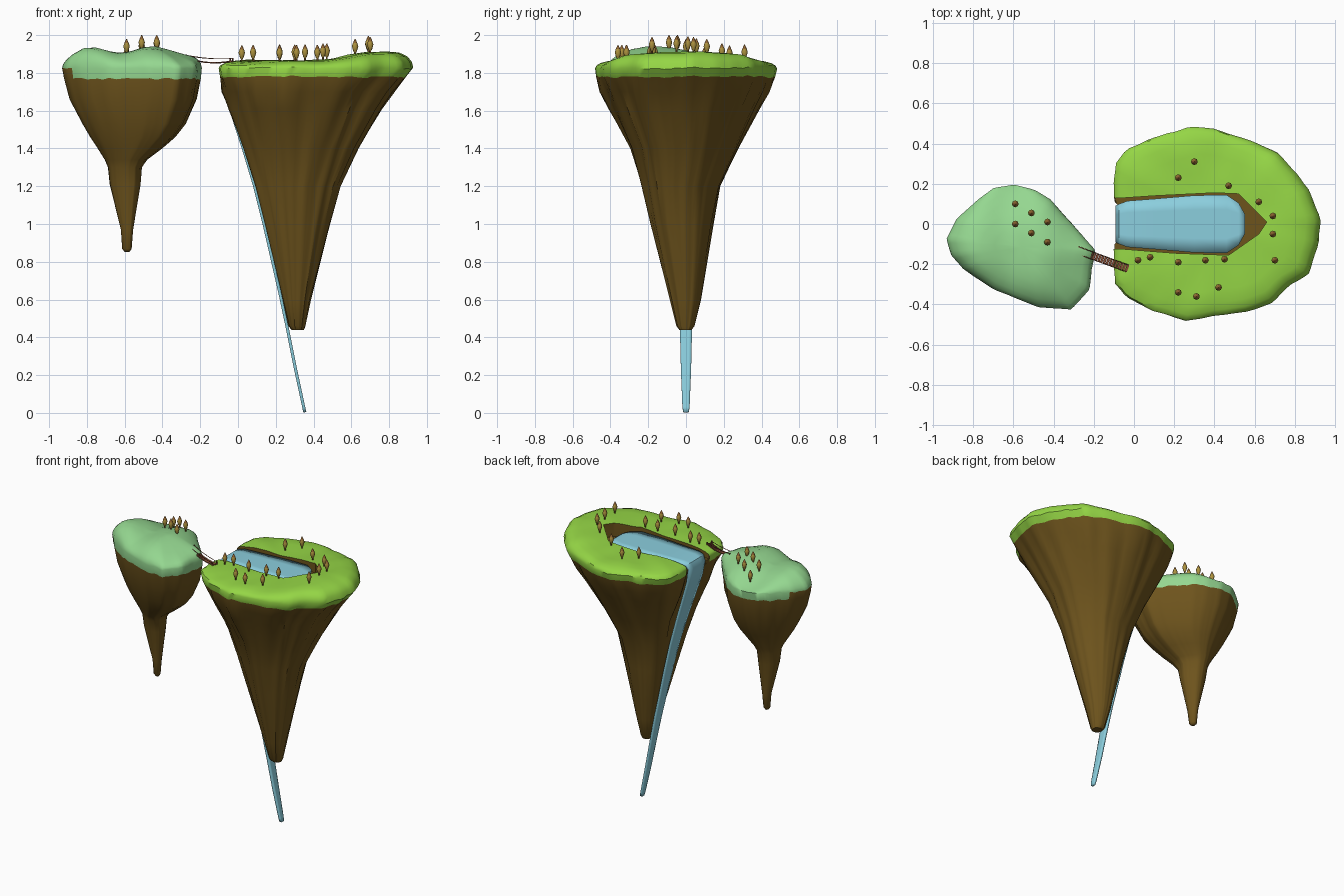
import bpy, bmesh, math
from mathutils import Vector, noise

old = bpy.data.objects.get("Cube")
if old:
    bpy.data.objects.remove(old, do_unlink=True)


def material(name, rgb):
    m = bpy.data.materials.new(name)
    m.use_nodes = True
    m.diffuse_color = (*rgb, 1)
    m.node_tree.nodes["Principled BSDF"].inputs["Base Color"].default_value = (*rgb, 1)
    return m


rock = material("brown rock", (0.155, 0.088, 0.012))
lime = material("lime grass", (0.3, 0.67, 0.06))
mint = material("mint grass", (0.3, 0.68, 0.28))
water = material("pale blue water", (0.26, 0.62, 0.73))
gold = material("golden leaves", (0.42, 0.29, 0.05))
bark = material("orange bark", (0.27, 0.125, 0.03))
wood = material("red brown wood", (0.22, 0.07, 0.035))


def smooth(ob, angle):
    bpy.ops.object.select_all(action='DESELECT')
    ob.select_set(True)
    bpy.context.view_layer.objects.active = ob
    bpy.ops.object.shade_smooth_by_angle(angle=math.radians(angle))


def finish(name, bm, mats, angle=None):
    bmesh.ops.recalc_face_normals(bm, faces=bm.faces)
    me = bpy.data.meshes.new(name)
    bm.to_mesh(me)
    bm.free()
    for m in mats:
        me.materials.append(m)
    ob = bpy.data.objects.new(name, me)
    bpy.context.collection.objects.link(ob)
    if angle:
        smooth(ob, angle)
    return ob


def apply_modifiers(ob):
    dg = bpy.context.evaluated_depsgraph_get()
    me = bpy.data.meshes.new_from_object(ob.evaluated_get(dg))
    ob.modifiers.clear()
    ob.data = me


def bridge_rings(bm, rings):
    for a, b in zip(rings, rings[1:]):
        for i in range(len(a)):
            j = (i + 1) % len(a)
            bm.faces.new((a[i], a[j], b[j], b[i]))


def resample(pts, n):
    """Evenly spaced outline points, scaled to a -1..1 box."""
    pts = [Vector(p) for p in pts]
    segs = list(zip(pts, pts[1:] + pts[:1]))
    step = sum((b - a).length for a, b in segs) / n
    out, pos = [], 0.0
    for a, b in segs:
        length = (b - a).length
        while pos < length and len(out) < n:
            out.append(a.lerp(b, pos / length))
            pos += step
        pos -= length
    lo = Vector((min(p.x for p in pts), min(p.y for p in pts)))
    hi = Vector((max(p.x for p in pts), max(p.y for p in pts)))
    return [Vector(((p.x - lo.x) / (hi.x - lo.x), (p.y - lo.y) / (hi.y - lo.y))) * 2 - Vector((1, 1))
            for p in out]


SIDES = 96


def island(name, outline, sections, top, dome, grass, is_grass, rough, groove=0):
    """Loft the outline through boxes (z, x0, x1, y0, y1), then dome the top."""
    bm = bmesh.new()
    shape = resample(outline, SIDES)
    rings = []
    for k, (z, x0, x1, y0, y1) in enumerate(sections):
        t = k / (len(sections) - 1)
        ring = []
        for p in shape:
            q = p.lerp(p.normalized(), 0.6 * (1 - t))
            n = noise.noise(Vector((q.x * 3, q.y * 3, z * 1.3)))
            n += 0.5 * noise.noise(Vector((q.x * 8, q.y * 8, z * 2)))
            q = q * (1 + rough * n * (1 if t < 0.85 else 0.2))
            x = (x0 + x1) / 2 + q.x * (x1 - x0) / 2
            y = (y0 + y1) / 2 + q.y * (y1 - y0) / 2
            if q.x < 0 and abs(y) < .1:
                x += groove * min(max((z - 1.25) / .25, 0), 1)
            dz = 0.012 * noise.noise(q.to_3d() * 7) if t > 0.8 else 0
            ring.append(bm.verts.new((x, y, z + dz)))
        rings.append(ring)
    z, x0, x1, y0, y1 = sections[-1]
    c = Vector(((x0 + x1) / 2, (y0 + y1) / 2, 0))

    def surface(p, f):
        h = top(p.x, p.y) + 0.012 * noise.noise(p * 6)
        return (p.x, p.y, z + (h - z) * (1 - f ** dome) ** 0.5)

    rim = [Vector((v.co.x, v.co.y, 0)) for v in rings[-1]]
    for f in (0.985, 0.94, 0.86, 0.72, 0.55, 0.36, 0.18):
        rings.append([bm.verts.new(surface(c + (p - c) * f, f)) for p in rim])
    bridge_rings(bm, rings)
    bm.faces.new(rings[0])
    mid = bm.verts.new(surface(c, 0))
    for i, v in enumerate(rings[-1]):
        bm.faces.new((v, rings[-1][(i + 1) % SIDES], mid))
    for f in bm.faces:
        f.material_index = int(is_grass(f.calc_center_median()))
    return finish(name, bm, [rock, grass])


# Large island, with a shallow groove for the waterfall on its -x side
big_outline = [(-.1, 0), (-.1, -.3), (-.05, -.36), (.1, -.43), (.25, -.48), (.55, -.44), (.68, -.4),
               (.78, -.3), (.86, -.25), (.91, -.1), (.92, .03), (.86, .17), (.8, .25), (.7, .36),
               (.55, .42), (.4, .47), (.28, .485), (.1, .43), (-.04, .37), (-.09, .3)]
big_sections = [(.44, .285, .35, -.035, .03), (.46, .27, .357, -.05, .045), (.6, .238, .386, -.085, .08),
                (1.0, .148, .487, -.185, .15), (1.2, .1, .54, -.23, .19), (1.4, .037, .635, -.29, .285),
                (1.61, -.04, .76, -.4, .39), (1.7, -.07, .82, -.445, .44),
                (1.78, -.095, .89, -.475, .475), (1.825, -.1, .925, -.48, .485)]


def big_top(x, y):
    rise = min(max((x - .4) / .4, 0), 1)
    return 1.865 + .055 * rise * rise * (3 - 2 * rise)


large_island = island("large_island", big_outline, big_sections, big_top, 8, lime,
                      lambda c: c.z > 1.79 and not (c.x < 0 and abs(c.y) < .13 and c.z < 1.83),
                      .09, groove=.035)

# Basin cut into the large island
basin = [(-.25, -.12), (-.05, -.125), (.2, -.145), (.47, -.155), (.62, -.05), (.66, .01),
         (.52, .15), (.4, .155), (.1, .14), (-.05, .13), (-.25, .12)]
bm = bmesh.new()
base = bm.faces.new([bm.verts.new((x, y, 1.805)) for x, y in basin])
up = bmesh.ops.extrude_face_region(bm, geom=[base])["geom"]
bmesh.ops.translate(bm, vec=(0, 0, .3), verts=[v for v in up if isinstance(v, bmesh.types.BMVert)])
cutter = finish("basin_cutter", bm, [rock, lime])
cutter.hide_render = True
cut = large_island.modifiers.new("basin", 'BOOLEAN')
cut.operation, cut.solver, cut.object = 'DIFFERENCE', 'EXACT', cutter
bpy.context.view_layer.update()
apply_modifiers(large_island)
bpy.data.objects.remove(cutter, do_unlink=True)
smooth(large_island, 38)

# Small island
small_outline = [(-.93, -.07), (-.88, .03), (-.78, .12), (-.7, .18), (-.6, .195), (-.5, .17), (-.42, .12),
                 (-.36, .05), (-.28, -.04), (-.2, -.13), (-.22, -.22), (-.23, -.32), (-.32, -.42),
                 (-.48, -.41), (-.7, -.32), (-.85, -.22), (-.91, -.15)]
small_sections = [(.852, -.6, -.575, -.105, -.08), (.868, -.613, -.563, -.117, -.068),
                  (.97, -.62, -.555, -.13, -.055), (1.21, -.68, -.515, -.18, -.02),
                  (1.3, -.69, -.508, -.2, 0), (1.34, -.707, -.48, -.225, .02),
                  (1.4, -.745, -.4, -.27, .05), (1.46, -.785, -.33, -.31, .085),
                  (1.53, -.825, -.275, -.35, .12), (1.66, -.89, -.217, -.4, .17),
                  (1.77, -.92, -.195, -.42, .19), (1.825, -.93, -.19, -.425, .195)]
small_island = island("small_island", small_outline, small_sections,
                      lambda x, y: 1.925 + .018 * math.cos((x + .45) * 18) - .7 * (y + .16) ** 2, 5,
                      mint, lambda c: c.z > (1.83 if c.x < -.87 else 1.775), .03)
smooth(small_island, 60)

# Pool and waterfall as one ribbon: (x, z, half width)
path = [(.55, 1.838, .05), (.52, 1.84, .105), (.46, 1.84, .145), (.3, 1.84, .142), (.1, 1.84, .125),
        (-.03, 1.84, .115), (-.07, 1.832, .1), (-.085, 1.8, .09), (-.068, 1.7, .083), (-.03, 1.58, .075),
        (.028, 1.4, .065), (.088, 1.2, .055), (.138, 1.0, .048), (.225, .62, .036), (.263, .44, .032),
        (.305, .23, .027), (.348, .03, .019), (.354, .003, .014)]
bm = bmesh.new()
rows = [[bm.verts.new((x, w * s / 2, z)) for s in range(-2, 3)] for x, z, w in path]
for a, b in zip(rows, rows[1:]):
    for i in range(4):
        bm.faces.new((a[i], a[i + 1], b[i + 1], b[i]))
stream = finish("pool_and_waterfall", bm, [water], 50)
solid = stream.modifiers.new("thickness", 'SOLIDIFY')
solid.thickness, solid.offset = .016, 0
apply_modifiers(stream)

# Trees: turned stems with pointed crowns
profile = [(.005, -.012), (.005, .012), (.01, .02), (.017, .045), (.012, .062), (.002, .084)]


def tree(name, ground, x, y):
    spot = ground.ray_cast((x, y, 3), (0, 0, -1))[1]
    lift = min(spot.z, 2.0 - .084)
    bm = bmesh.new()
    rings = []
    for r, z in profile:
        rings.append([bm.verts.new((x + r * math.cos(i * math.pi / 4), y + r * math.sin(i * math.pi / 4),
                                    lift + z)) for i in range(8)])
    bridge_rings(bm, rings)
    bm.faces.new(rings[0])
    bm.faces.new(rings[-1])
    for f in bm.faces:
        h = f.calc_center_median().z - lift
        f.material_index = int(h < .015 or h > .07)
    finish(name, bm, [gold, bark], 80)


big_trees = [(.3, .31), (.22, .23), (.47, .19), (.62, .11), (.69, .04), (.69, -.05), (.7, -.18),
             (.45, -.175), (.355, -.18), (.22, -.19), (.08, -.165), (.02, -.18), (.22, -.34),
             (.31, -.36), (.42, -.315)]
bpy.context.view_layer.update()
for i, (x, y) in enumerate(big_trees):
    tree(f"large_island_tree_{i + 1}", large_island, x, y)
for i in range(3):
    for j, y in enumerate((.1, 0)):
        tree(f"small_island_tree_{i * 2 + j + 1}", small_island, -.59 + .08 * i, y - .045 * i)

# Rope bridge: sagging planks, two hand ropes and end posts
start, end = Vector((-.28, -.13, 1.88)), Vector((-.035, -.22, 1.862))
along = (end - start).normalized()
side = Vector((-along.y, along.x, 0)).normalized()


def deck(t, sag):
    return start.lerp(end, t) - Vector((0, 0, sag * 4 * t * (1 - t)))


def box(bm, centre, sx, sy, sz):
    vs = bmesh.ops.create_cube(bm, size=1)["verts"]
    for v in vs:
        v.co = centre + along * v.co.x * sx + side * v.co.y * sy + Vector((0, 0, v.co.z * sz))


bm = bmesh.new()
for i in range(19):
    box(bm, deck(i / 18, .016), .0125, .036, .006)
for t in (0, 1):
    for s in (-1, 1):
        box(bm, deck(t, 0) + side * s * .018, .006, .006, .035)
finish("bridge_planks", bm, [wood])
for s, label in ((-1, "front"), (1, "back")):
    curve = bpy.data.curves.new(f"bridge_rope_{label}", 'CURVE')
    curve.dimensions, curve.bevel_depth, curve.bevel_resolution = '3D', .002, 1
    line = curve.splines.new('POLY')
    line.points.add(10)
    for i, p in enumerate(line.points):
        p.co = (*(deck(i / 10, .008) + side * s * .018 + Vector((0, 0, .014))), 1)
    curve.materials.append(wood)
    bpy.context.collection.objects.link(bpy.data.objects.new(f"bridge_rope_{label}", curve))
